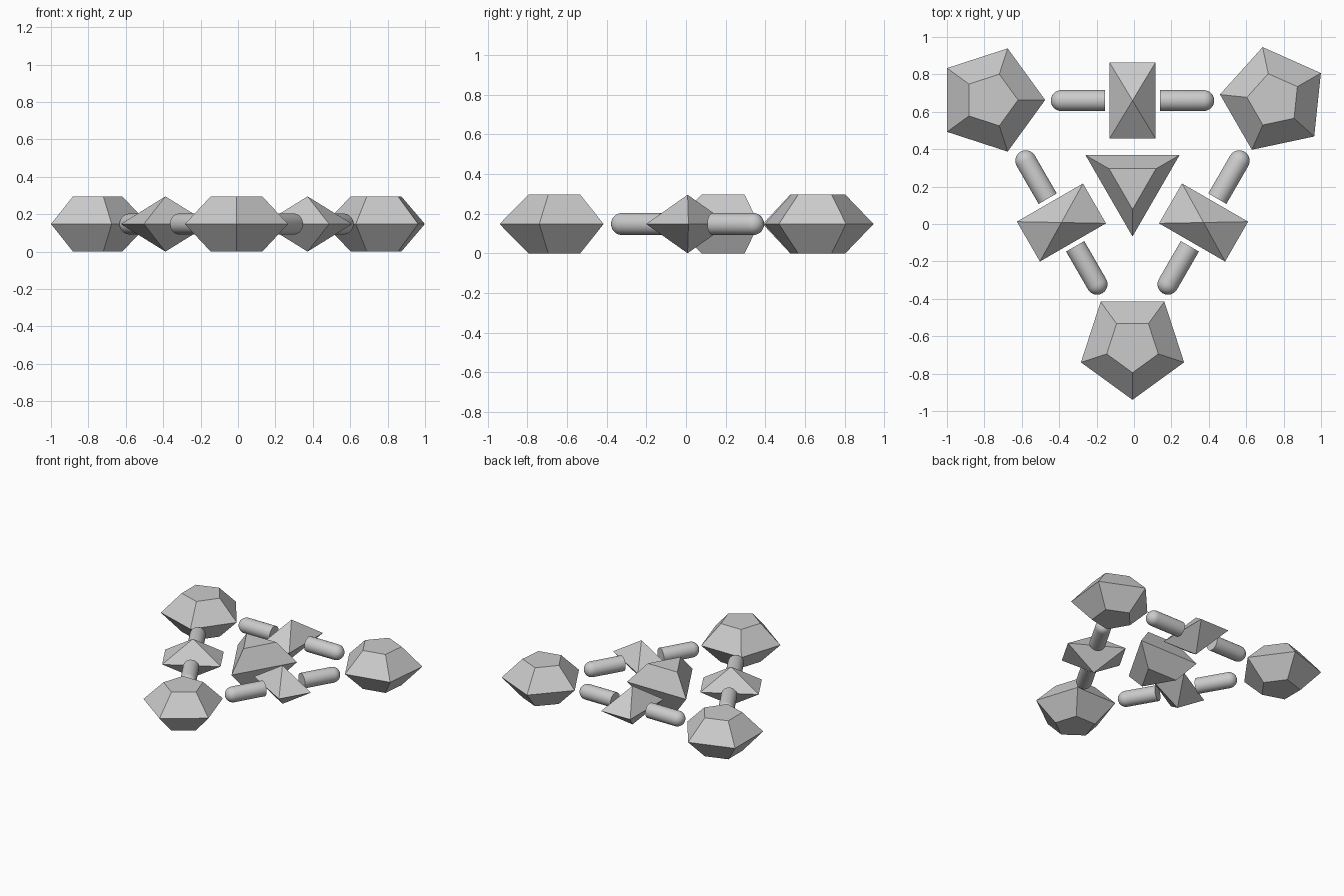
import bpy, bmesh, math
from mathutils import Matrix, Vector

if "Cube" in bpy.data.objects:
    bpy.data.objects.remove(bpy.data.objects["Cube"])

H = 0.295          # overall height
MID = H / 2
CX = -0.008        # symmetry line of the layout


def lathe(name, profile, sides, phase=0.0, matrix=Matrix()):
    """Stack rings given as (radius, z); radius 0 makes a point."""
    bm = bmesh.new()
    rings = []
    for r, z in profile:
        if r == 0:
            rings.append([bm.verts.new((0, 0, z))])
        else:
            rings.append([bm.verts.new((r * math.cos(phase + math.tau * i / sides),
                                        r * math.sin(phase + math.tau * i / sides), z))
                          for i in range(sides)])
    for a, b in zip(rings, rings[1:]):
        for i in range(sides):
            j = (i + 1) % sides
            if len(a) == 1:
                bm.faces.new((a[0], b[j], b[i]))
            elif len(b) == 1:
                bm.faces.new((a[i], a[j], b[0]))
            else:
                bm.faces.new((a[i], a[j], b[j], b[i]))
    for ring in (rings[0], rings[-1]):
        if len(ring) > 1:
            bm.faces.new(ring)
    bm.transform(matrix)
    bmesh.ops.recalc_face_normals(bm, faces=bm.faces)
    mesh = bpy.data.meshes.new(name)
    bm.to_mesh(mesh)
    bm.free()
    obj = bpy.data.objects.new(name, mesh)
    bpy.context.collection.objects.link(obj)
    return obj


def gem(name, x, y, sides, degrees):
    obj = lathe(name, [(0.145, 0), (0.29, MID), (0.145, H)], sides, math.radians(degrees))
    obj.location = (x, y, 0)


# Corner gems and the central triangular gem
gem("corner_gem_front", CX, -0.65, 5, -90)
gem("corner_gem_left", -0.765, 0.663, 5, 0)
gem("corner_gem_right", 0.748, 0.662, 5, 174)
gem("center_gem", CX, 0.223, 3, -90)

# Rod profile: flat inner end, domed outer end
R, START, END = 0.056, 0.147, 0.437
rod_profile = [(R, START)] + [
    (R * math.cos(t), END - R + R * math.sin(t))
    for t in (math.radians(a) for a in range(0, 90, 15))] + [(0, END)]


def link(name, x, y, degrees):
    """Rectangular double pyramid with a rod on each side along its local x."""
    place = Matrix.Translation((x, y, 0)) @ Matrix.Rotation(math.radians(degrees), 4, 'Z')
    s = math.sqrt(2)
    lathe(name + "_diamond", [(0, 0), (s, MID), (0, H)], 4, math.pi / 4,
          place @ Matrix.Diagonal((0.123, 0.204, 1, 1)))
    for side, label in ((1, "a"), (-1, "b")):
        m = place @ Matrix.Translation((0, 0, MID)) @ Matrix.Rotation(side * math.pi / 2, 4, 'Y')
        rod = lathe(f"{name}_rod_{label}", rod_profile, 32, 0, m)
        bpy.ops.object.select_all(action='DESELECT')
        rod.select_set(True)
        bpy.context.view_layer.objects.active = rod
        bpy.ops.object.shade_smooth_by_angle(angle=math.radians(40))


# Three links forming the sides of the triangle
link("back_link", CX, 0.66, 0)
link("left_link", CX - 0.38, 0.008, 120)
link("right_link", CX + 0.38, 0.008, 60)
